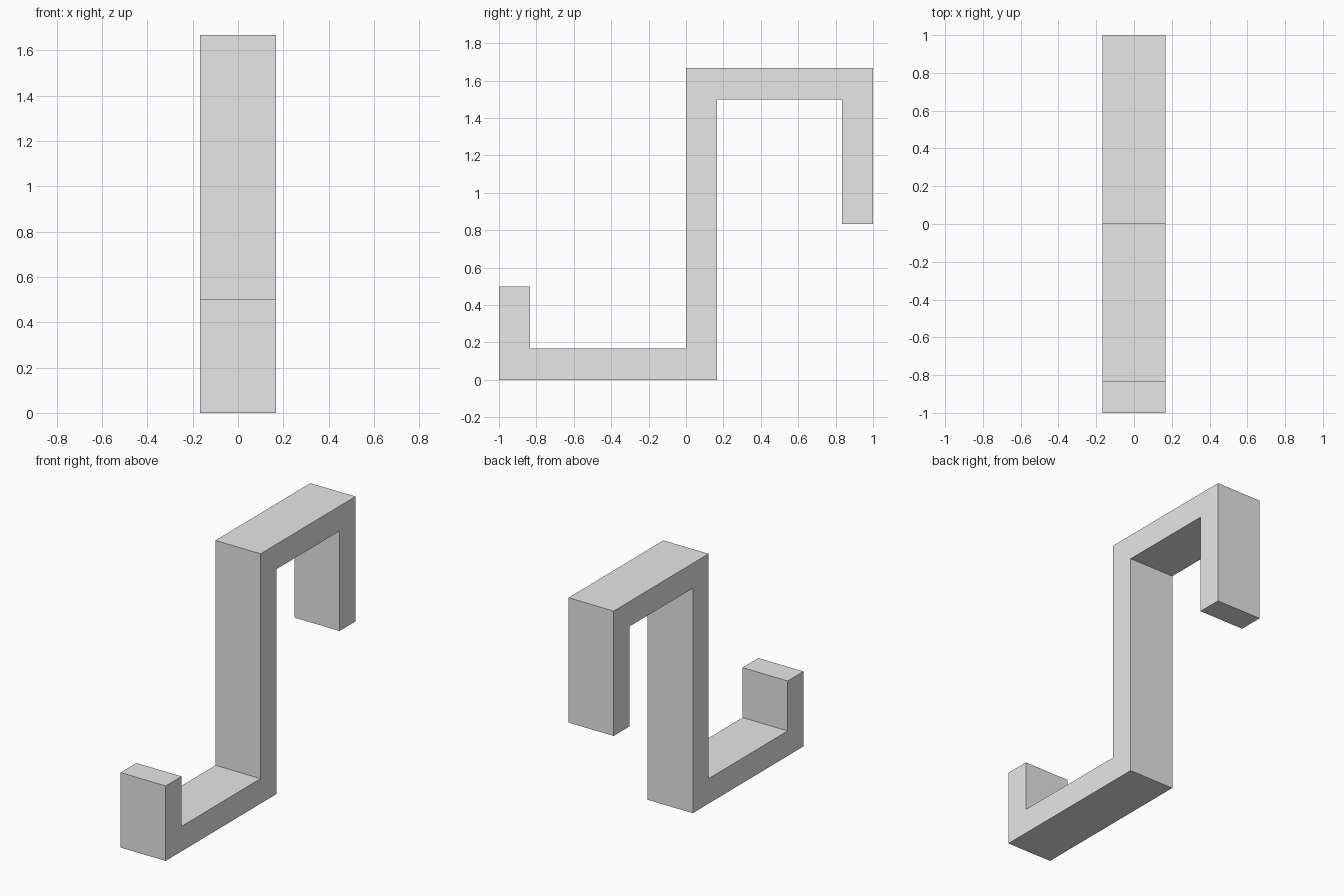
import bpy
import bmesh
from mathutils import Vector

cube = bpy.data.objects.get("Cube")
if cube:
    bpy.data.objects.remove(cube, do_unlink=True)

# Plain grey material
GREY = (0.8, 0.8, 0.8, 1.0)
grey = bpy.data.materials.new("light_grey")
grey.use_nodes = True
grey.diffuse_color = GREY
grey.node_tree.nodes["Principled BSDF"].inputs["Base Color"].default_value = GREY

UNIT = 1 / 6          # strip thickness
WIDTH = 2 * UNIT      # strip width along x

# Side outline of the double hook, as (y, z) in strip thicknesses
OUTLINE = [(-6, 0), (1, 0), (1, 9), (5, 9), (5, 5), (6, 5),
           (6, 10), (0, 10), (0, 1), (-5, 1), (-5, 3), (-6, 3)]


def extrude_outline(name, outline, width, material):
    """Extrude a closed side outline along x, centred on x = 0."""
    bm = bmesh.new()
    face = bm.faces.new([bm.verts.new((-width / 2, y * UNIT, z * UNIT))
                         for y, z in outline])
    result = bmesh.ops.extrude_face_region(bm, geom=[face], use_keep_orig=True)
    moved = [g for g in result["geom"] if isinstance(g, bmesh.types.BMVert)]
    bmesh.ops.translate(bm, verts=moved, vec=Vector((width, 0, 0)))
    bmesh.ops.recalc_face_normals(bm, faces=bm.faces)
    mesh = bpy.data.meshes.new(name)
    bm.to_mesh(mesh)
    bm.free()
    mesh.materials.append(material)
    obj = bpy.data.objects.new(name, mesh)
    bpy.context.collection.objects.link(obj)
    return obj


# Upper hook, stem and lower hook are one bent strip
extrude_outline("double_hook", OUTLINE, WIDTH, grey)
